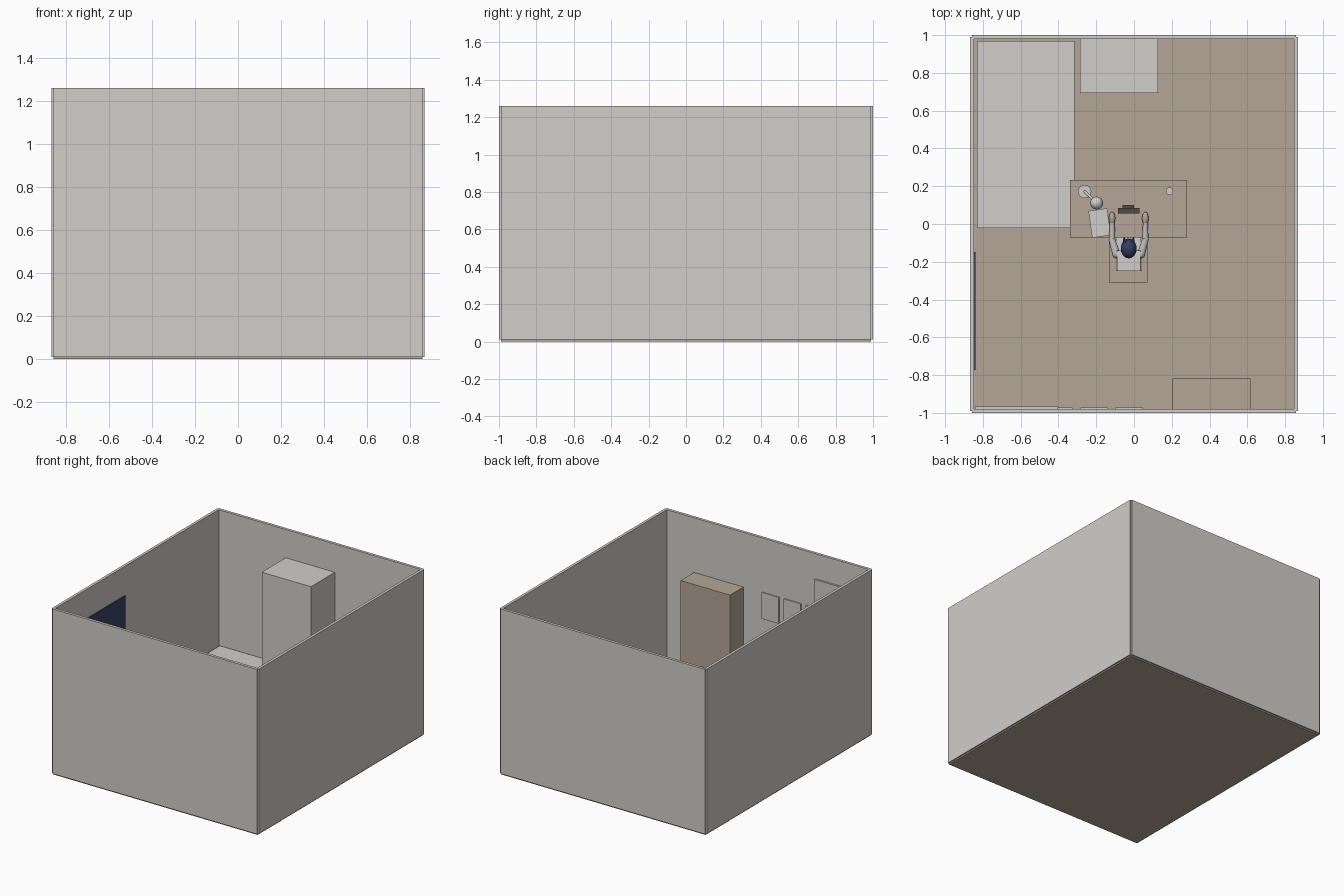
import bpy, bmesh, math
from mathutils import Vector, Matrix

if "Cube" in bpy.data.objects:
    bpy.data.objects.remove(bpy.data.objects["Cube"], do_unlink=True)


def material(name, colour):
    m = bpy.data.materials.new(name)
    m.use_nodes = True
    m.diffuse_color = (*colour, 1)
    m.node_tree.nodes["Principled BSDF"].inputs["Base Color"].default_value = (*colour, 1)
    return m


WHITE = material("warm_white", (0.63, 0.62, 0.585))
WOOD = material("pale_wood", (0.46, 0.38, 0.31))
NAVY = material("night_blue", (0.04, 0.06, 0.13))
HAIR = material("navy_hair", (0.035, 0.05, 0.13))
DARK = material("dark_brown", (0.085, 0.07, 0.06))
SKIN = material("skin", (0.46, 0.37, 0.31))
SHIRT = material("grey_cloth", (0.48, 0.46, 0.46))


def finish(name, bm, mat, smooth=False):
    me = bpy.data.meshes.new(name)
    bm.to_mesh(me)
    bm.free()
    me.materials.append(mat)
    ob = bpy.data.objects.new(name, me)
    bpy.context.collection.objects.link(ob)
    if smooth:
        bpy.ops.object.select_all(action='DESELECT')
        ob.select_set(True)
        bpy.context.view_layer.objects.active = ob
        bpy.ops.object.shade_smooth_by_angle(angle=math.radians(40))
    return ob


def box(name, xs, ys, zs, mat, taper=1.0):
    bm = bmesh.new()
    bmesh.ops.create_cube(bm, size=1)
    for v in bm.verts:
        if v.co.z > 0:
            v.co.x *= taper
    size = [s[1] - s[0] for s in (xs, ys, zs)]
    mid = [(s[1] + s[0]) / 2 for s in (xs, ys, zs)]
    bm.transform(Matrix.Translation(mid) @ Matrix.Diagonal((*size, 1)))
    return finish(name, bm, mat)


def rod(name, a, b, r1, r2, mat, sides=16):
    a, b = Vector(a), Vector(b)
    bm = bmesh.new()
    bmesh.ops.create_cone(bm, cap_ends=True, segments=sides, radius1=r1, radius2=r2, depth=(b - a).length)
    turn = (b - a).to_track_quat('Z', 'Y').to_matrix().to_4x4()
    bm.transform(Matrix.Translation((a + b) / 2) @ turn)
    return finish(name, bm, mat, True)


def ball(name, centre, radii, mat):
    bm = bmesh.new()
    bmesh.ops.create_uvsphere(bm, u_segments=20, v_segments=12, radius=1)
    bm.transform(Matrix.Translation(centre) @ Matrix.Diagonal((*radii, 1)))
    return finish(name, bm, mat, True)


def four_legs(name, xs, ys, top, w):
    for i, x in enumerate((xs[0], xs[1] - w)):
        for j, y in enumerate((ys[0], ys[1] - w)):
            box(f"{name}_{i}{j}", (x, x + w), (y, y + w), (FLOOR, top), WOOD)


# Room shell
FLOOR = 0.014
box("floor", (-0.858, 0.858), (-0.99, 0.99), (0, FLOOR), WOOD)
for side, s in (("left", 1), ("right", -1)):
    box(f"{side}_wall", sorted((s * 0.847, s * 0.868)), (-0.99, 0.99), (0.01, 1.26), WHITE)
for side, s in (("back", 1), ("front", -1)):
    box(f"{side}_wall", (-0.858, 0.858), sorted((s * 0.979, s)), (0.01, 1.26), WHITE)

# Wall fittings
box("window_pane", (-0.848, -0.839), (-0.773, -0.148), (0.52, 1.04), NAVY)
box("door", (-0.842, -0.402), (-0.98, -0.965), (FLOOR, 1.07), WHITE)
for i in range(3):
    x = -0.098 - 0.185 * i
    box(f"wall_picture_{i}", (x, x + 0.143), (-0.98, -0.971), (0.65, 0.85), WHITE)

# Large furniture
box("bed", (-0.832, -0.315), (-0.02, 0.97), (FLOOR, 0.235), WHITE)
box("wardrobe", (-0.285, 0.127), (0.693, 0.979), (FLOOR, 1.045), WHITE)
box("bookcase", (0.203, 0.618), (-0.979, -0.818), (FLOOR, 0.845), WOOD)

# Desk and stool
DESK = 0.37
box("desk_top", (-0.34, 0.28), (-0.071, 0.234), (DESK - 0.02, DESK), WOOD)
four_legs("desk_leg", (-0.31, 0.27), (-0.06, 0.224), DESK - 0.02, 0.022)
box("stool_seat", (-0.132, 0.072), (-0.31, -0.07), (0.2, 0.225), WOOD)
four_legs("stool_leg", (-0.125, 0.065), (-0.3, -0.08), 0.2, 0.02)

# Things on the desk
box("screen", (-0.086, 0.028), (0.055, 0.085), (DESK, DESK + 0.085), DARK)
box("screen_back", (-0.06, 0.0), (0.085, 0.1), (DESK, DESK + 0.065), DARK)
book = box("notebook", (-0.05, 0.05), (-0.072, 0.072), (0, 0.01), WHITE)
book.location = (-0.182, 0.005, DESK)
book.rotation_euler.z = math.radians(8)
rod("cup", (0.188, 0.174, DESK), (0.188, 0.174, DESK + 0.045), 0.018, 0.02, WHITE, 20)
lamp = Vector((-0.261, 0.172, DESK))
shade = Vector((-0.198, 0.111, DESK + 0.18))
rod("lamp_base", lamp, lamp + Vector((0, 0, 0.012)), 0.035, 0.035, WHITE, 24)
rod("lamp_post", lamp, lamp + Vector((0, 0, 0.15)), 0.007, 0.007, WHITE)
rod("lamp_arm", lamp + Vector((0, 0, 0.15)), shade, 0.007, 0.007, WHITE)
ball("lamp_shade", shade, (0.034, 0.034, 0.034), WHITE)

# Seated figure
CX = -0.028
box("torso", (CX - 0.068, CX + 0.068), (-0.25, -0.14), (0.225, 0.49), WHITE, 0.92)
rod("neck", (CX, -0.16, 0.48), (CX, -0.145, 0.53), 0.02, 0.02, SKIN)
ball("head", (CX, -0.122, 0.56), (0.036, 0.04, 0.045), SKIN)
ball("hair", (CX, -0.13, 0.575), (0.042, 0.052, 0.048), HAIR)
for side, s in (("left", 1), ("right", -1)):
    def at(dx, y, z):
        return (CX + s * dx, y, z)
    rod(f"{side}_hair_tuft", at(0.018, -0.1, 0.595), at(0.026, -0.07, 0.6), 0.014, 0.002, HAIR, 8)
    ball(f"{side}_shoulder", at(0.065, -0.16, 0.465), (0.022, 0.022, 0.022), SHIRT)
    rod(f"{side}_upper_arm", at(0.065, -0.16, 0.465), at(0.088, -0.085, 0.4), 0.021, 0.017, SHIRT)
    ball(f"{side}_elbow", at(0.088, -0.085, 0.4), (0.018, 0.018, 0.018), SHIRT)
    rod(f"{side}_forearm", at(0.088, -0.085, 0.4), at(0.088, 0.005, 0.392), 0.017, 0.013, SHIRT)
    ball(f"{side}_hand", at(0.088, 0.03, 0.388), (0.017, 0.034, 0.015), SKIN)
    box(f"{side}_thigh", sorted((CX + s * 0.006, CX + s * 0.066)), (-0.2, 0.02), (0.225, 0.285), WHITE)
    rod(f"{side}_shin", at(0.036, 0.0, 0.25), at(0.036, 0.0, 0.04), 0.026, 0.02, WHITE)
    box(f"{side}_shoe", sorted((CX + s * 0.014, CX + s * 0.058)), (-0.025, 0.07), (FLOOR, 0.045), DARK)
